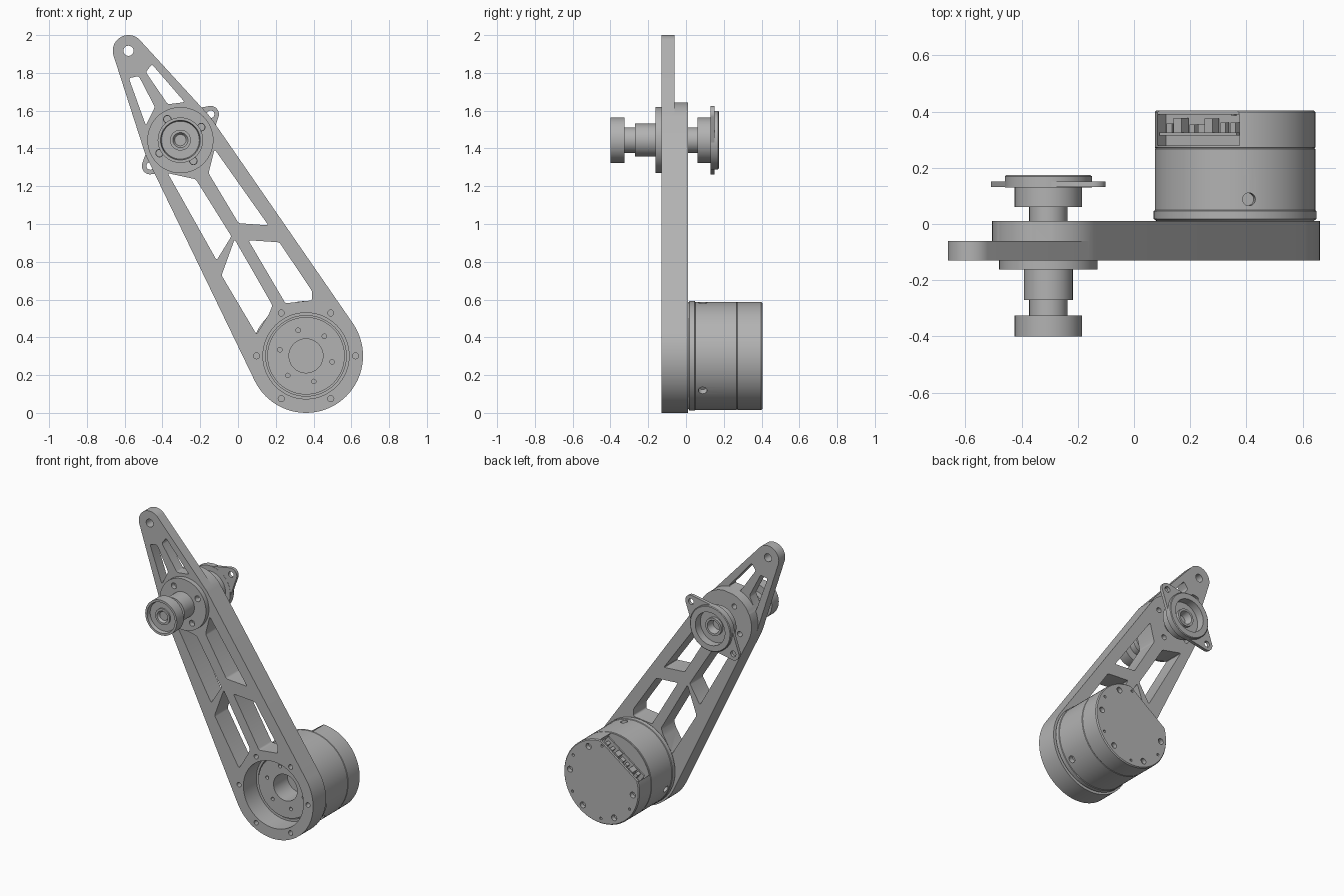
import bpy, bmesh, math, random
from mathutils import Vector, geometry

cube = bpy.data.objects.get("Cube")
if cube:
    bpy.data.objects.remove(cube)

metal = bpy.data.materials.new("metal grey")
metal.use_nodes = True
GREY = (0.45, 0.45, 0.45, 1)
metal.diffuse_color = GREY
metal.node_tree.nodes["Principled BSDF"].inputs["Base Color"].default_value = GREY

# Joint centres in the x-z plane
MOTOR = (0.36, 0.302)
PIVOT = (-0.305, 1.444)
TIP = (-0.58, 1.917)


def polar(c, r, deg):
    a = math.radians(deg)
    return (c[0] + r * math.cos(a), c[1] + r * math.sin(a))


def circle(c, r, n=48):
    return [polar(c, r, 360 * i / n) for i in range(n)]


def hull(*circles):
    pts = [Vector(p) for c, r in circles for p in circle(c, r, 72)]
    return [tuple(pts[i]) for i in geometry.convex_hull_2d(pts)]


def make(name, bm):
    bmesh.ops.recalc_face_normals(bm, faces=bm.faces)
    mesh = bpy.data.meshes.new(name)
    bm.to_mesh(mesh)
    bm.free()
    mesh.materials.append(metal)
    ob = bpy.data.objects.new(name, mesh)
    bpy.context.collection.objects.link(ob)
    return ob


def add_prism(bm, outline, y0, y1, rounding=0):
    """Extrude an x-z outline along y, optionally rounding its corners."""
    face = bm.faces.new([bm.verts.new((x, y0, z)) for x, z in outline])
    top = bmesh.ops.extrude_face_region(bm, geom=[face])["geom"]
    verts = [v for v in top if isinstance(v, bmesh.types.BMVert)]
    bmesh.ops.translate(bm, verts=verts, vec=(0, y1 - y0, 0))
    if rounding:
        sides = [e for v in verts for e in v.link_edges
                 if abs(e.verts[0].co.y - e.verts[1].co.y) > 1e-4]
        bmesh.ops.bevel(bm, geom=sides, offset=rounding, segments=3,
                        profile=0.5, affect='EDGES')


def prism(name, outline, y0, y1):
    bm = bmesh.new()
    add_prism(bm, outline, y0, y1)
    return make(name, bm)


def lathe(name, c, profile):
    """Revolve (radius, y) points around the y axis through c."""
    bm = bmesh.new()
    vs = [bm.verts.new((c[0] + r, y, c[1])) for r, y in profile]
    edges = [bm.edges.new(p) for p in zip(vs, vs[1:])]
    bmesh.ops.spin(bm, geom=vs + edges, cent=(c[0], 0, c[1]), axis=(0, 1, 0),
                   angle=math.tau, steps=72)
    bmesh.ops.remove_doubles(bm, verts=bm.verts, dist=1e-5)
    return make(name, bm)


def cut(ob, bm):
    """Subtract the cutter mesh from ob."""
    cutter = make("cutter", bm)
    cutter.hide_render = True
    mod = ob.modifiers.new("cut", 'BOOLEAN')
    mod.operation, mod.solver, mod.object = 'DIFFERENCE', 'EXACT', cutter
    bpy.context.view_layer.objects.active = ob
    bpy.ops.object.modifier_apply(modifier=mod.name)
    bpy.data.objects.remove(cutter)


# Arm: tapered plate, thinner past the pivot boss
arm = prism("arm", hull((MOTOR, 0.302), (PIVOT, 0.2), (TIP, 0.083)), -0.13, 0.01)
arc = [polar(PIVOT, 0.2, 42 + 155 * i / 30) for i in range(31)]
bm = bmesh.new()
add_prism(bm, arc + [polar(PIVOT, 0.9, a) for a in (197, 150, 90, 42)], -0.06, 0.2)
cut(arm, bm)

# Lightening windows, motor bore and bolt holes
windows = [
    [(-.578, 1.772), (-.525, 1.783), (-.44, 1.619), (-.488, 1.523)],
    [(-.488, 1.804), (-.456, 1.846), (-.282, 1.645), (-.372, 1.634)],
    [(-.372, 1.269), (-.224, 1.237), (-.035, .935), (-.113, .808)],
    [(-.124, 1.396), (.161, .993), (.003, 1.004), (-.156, 1.269)],
    [(.055, .914), (.219, .903), (.393, .644), (.393, .596), (.251, .58)],
    [(-.018, .919), (-.087, .728), (.098, .416), (.166, .527), (.182, .57)],
]
bm = bmesh.new()
for w in windows:
    add_prism(bm, w, -0.3, 0.3, 0.01)
add_prism(bm, circle(MOTOR, 0.228, 72), -0.3, 0.3)
add_prism(bm, circle(TIP, 0.027, 24), -0.3, 0.3)
for i in range(6):
    add_prism(bm, circle(polar(MOTOR, 0.262, 60 * i), 0.016, 16), -0.3, -0.02)
for i in range(4):
    add_prism(bm, circle(polar(PIVOT, 0.13, 32 + 90 * i), 0.018, 16), -0.3, 0.3)
cut(arm, bm)

# Motor: stepped drum with rotor gap, centre bore and seam grooves
motor = lathe("motor", MOTOR, [
    (0, .15), (.09, .15), (.09, .0), (.205, .0), (.205, .03), (.213, .03), (.213, .011),
    (.28, .011), (.29, .018), (.29, .046), (.286, .049), (.286, .267), (.283, .27),
    (.286, .273), (.286, .398), (.28, .405), (0, .405)])


def slot(d0, d1, t0, t1):
    """Rectangle facing the connector side of the motor."""
    a = math.radians(126)
    return [(MOTOR[0] + d * math.cos(a) - t * math.sin(a),
             MOTOR[1] + d * math.sin(a) + t * math.cos(a))
            for d, t in ((d0, t0), (d1, t0), (d1, t1), (d0, t1))]


bm = bmesh.new()
add_prism(bm, slot(.17, .4, -.18, .18), .28, .39)
for i in range(6):
    add_prism(bm, circle(polar(MOTOR, .142, 47 + 60 * i), .012, 16), -.1, .04)
for a in (6, 66, 186, 246, 306):
    add_prism(bm, circle(polar(MOTOR, .24, a), .02, 16), .375, .5)
    add_prism(bm, circle(polar(MOTOR, .25, a + 25), .009, 12), .385, .5)
cut(motor, bm)
bm = bmesh.new()
add_prism(bm, slot(.223, .4, -.3, .3), .385, .5)
cut(motor, bm)

# Radial screw holes in the drum
bm = bmesh.new()
for a in (80, 200, 320):
    x, z = polar(MOTOR, .28, a)
    out = Vector((x - MOTOR[0], 0, z - MOTOR[1]))
    mat = out.to_track_quat('Z', 'Y').to_matrix().to_4x4()
    mat.translation = (x, .088, z)
    bmesh.ops.create_cone(bm, cap_ends=True, segments=20, radius1=.023,
                          radius2=.023, depth=.06, matrix=mat)
cut(motor, bm)

# Circuit board and chips in the motor slot
prism("circuit_board", slot(.15, .225, -.17, .17), .315, .325)
random.seed(4)
for i in range(7):
    t = -.15 + .045 * i
    prism("chip", slot(.18, random.uniform(.2, .222), t, t + random.uniform(.02, .038)),
          .325, random.uniform(.345, .385))

# Front hub: flange, neck and ring-faced knob
hub = lathe("front_hub", PIVOT, [
    (0, -.37), (.03, -.37), (.04, -.385), (.055, -.385), (.055, -.375), (.1, -.375),
    (.105, -.4), (.12, -.4), (.12, -.325), (.068, -.325), (.068, -.27), (.087, -.27),
    (.087, -.162), (.175, -.162), (.175, -.13), (0, -.13)])
bm = bmesh.new()
for i in range(4):
    add_prism(bm, circle(polar(PIVOT, .13, 32 + 90 * i), .02, 20), -.3, 0)
cut(hub, bm)

# Back hub: spool with a recessed bearing seat
lathe("back_hub", PIVOT, [
    (0, .01), (.068, .01), (.068, .06), (.12, .06), (.12, .13), (.155, .13), (.155, .17),
    (.15, .174), (.112, .174), (.112, .12), (.06, .12), (.06, .14), (.045, .14),
    (.035, .09), (0, .09)])

# Two-eared mounting flange
ears = [(PIVOT[0] + s * .16, PIVOT[1] + s * .137) for s in (1, -1)]
flange = prism("ear_flange", hull((PIVOT, .15), *[(e, .044) for e in ears]), .131, .152)
bm = bmesh.new()
add_prism(bm, circle(PIVOT, .13), 0, .3)
for e in ears:
    add_prism(bm, circle(e, .02, 20), 0, .3)
cut(flange, bm)

# Smooth round walls, keep sharp rims
bpy.ops.object.select_all(action='DESELECT')
for ob in bpy.context.scene.objects:
    if ob.type == 'MESH' and ob.data.materials and ob.data.materials[0] == metal:
        ob.select_set(True)
        bpy.context.view_layer.objects.active = ob
bpy.ops.object.shade_smooth_by_angle(angle=math.radians(30))
